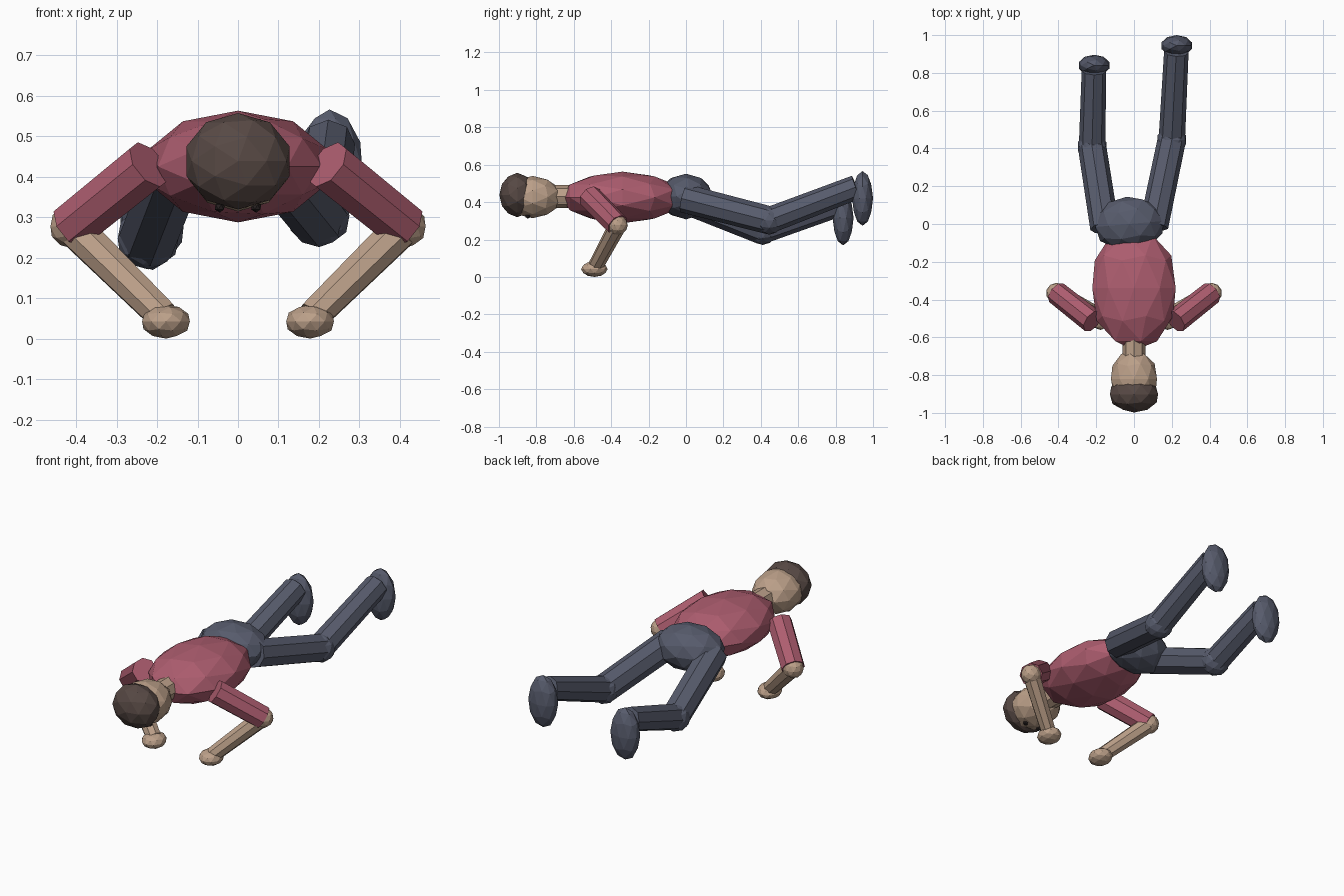
import bpy
from math import radians
from mathutils import Vector

cube = bpy.data.objects.get("Cube")
if cube:
    bpy.data.objects.remove(cube, do_unlink=True)


def material(name, color):
    m = bpy.data.materials.new(name)
    m.use_nodes = True
    m.diffuse_color = (*color, 1)
    m.node_tree.nodes["Principled BSDF"].inputs["Base Color"].default_value = (*color, 1)
    return m


SHIRT = material("rose shirt", (0.42, 0.11, 0.16))
TROUSERS = material("slate trousers", (0.095, 0.105, 0.15))
SKIN = material("tan skin", (0.5, 0.35, 0.25))
HAIR = material("dark brown hair", (0.095, 0.066, 0.058))
EYE = material("dark eye", (0.02, 0.015, 0.015))


def finish(name, mat):
    ob = bpy.context.object
    ob.name = name
    ob.data.materials.append(mat)
    return ob


def ball(name, center, radii, mat, rot=(0, 0, 0), detail=2):
    """Faceted ellipsoid; radii are in its own axes before rotation."""
    bpy.ops.mesh.primitive_ico_sphere_add(subdivisions=detail, radius=1, location=center,
                                          rotation=[radians(a) for a in rot])
    ob = finish(name, mat)
    ob.scale = radii
    return ob


def limb(name, a, b, r1, r2, mat):
    """Eight-sided tapered tube from a to b."""
    a, b = Vector(a), Vector(b)
    axis = b - a
    bpy.ops.mesh.primitive_cone_add(vertices=8, radius1=r1, radius2=r2, depth=axis.length,
                                    location=(a + b) / 2,
                                    rotation=axis.to_track_quat("Z", "Y").to_euler())
    return finish(name, mat)


# Trunk, neck and head lie along y
LYING = (90, 0, 0)
ball("torso", (0, -0.34, 0.425), (0.232, 0.138, 0.33), SHIRT, LYING)
ball("hips", (-0.025, 0, 0.43), (0.19, 0.122, 0.145), TROUSERS, (90, 0, 5))
limb("neck", (0, -0.55, 0.43), (0, -0.75, 0.43), 0.061, 0.061, SKIN)
ball("head", (0, -0.82, 0.427), (0.128, 0.113, 0.155), SKIN, LYING)
ball("hair", (0, -0.902, 0.438), (0.134, 0.119, 0.096), HAIR, LYING)

# Mirrored arms, hands and eyes
for side, s in (("left", 1), ("right", -1)):
    shoulder = (s * 0.22, -0.515, 0.43)
    elbow = (s * 0.41, -0.365, 0.277)
    wrist = (s * 0.185, -0.485, 0.055)
    limb(side + "_upper_arm", shoulder, elbow, 0.065, 0.062, SHIRT)
    ball(side + "_elbow", elbow, (0.056, 0.054, 0.054), SKIN)
    limb(side + "_forearm", elbow, wrist, 0.048, 0.041, SKIN)
    ball(side + "_hand", (s * 0.178, -0.49, 0.042), (0.062, 0.071, 0.042), SKIN)
    ball(side + "_eye", (s * 0.045, -0.845, 0.325), (0.014,) * 3, EYE, detail=1)

# Legs: hip joint, knee, ankle and foot centre
LEGS = {
    "left": ((0.105, -0.01, 0.42), (0.2, 0.445, 0.303), (0.224, 0.91, 0.48), (0.226, 0.944, 0.42)),
    "right": ((-0.155, -0.02, 0.42), (-0.222, 0.41, 0.248), (-0.212, 0.81, 0.385), (-0.211, 0.84, 0.315)),
}
for side, (hip, knee, ankle, foot) in LEGS.items():
    limb(side + "_thigh", hip, knee, 0.077, 0.075, TROUSERS)
    ball(side + "_knee", knee, (0.079, 0.077, 0.077), TROUSERS)
    limb(side + "_shin", knee, ankle, 0.07, 0.065, TROUSERS)
    ball(side + "_foot", foot, (0.085, 0.056, 0.146), TROUSERS)
